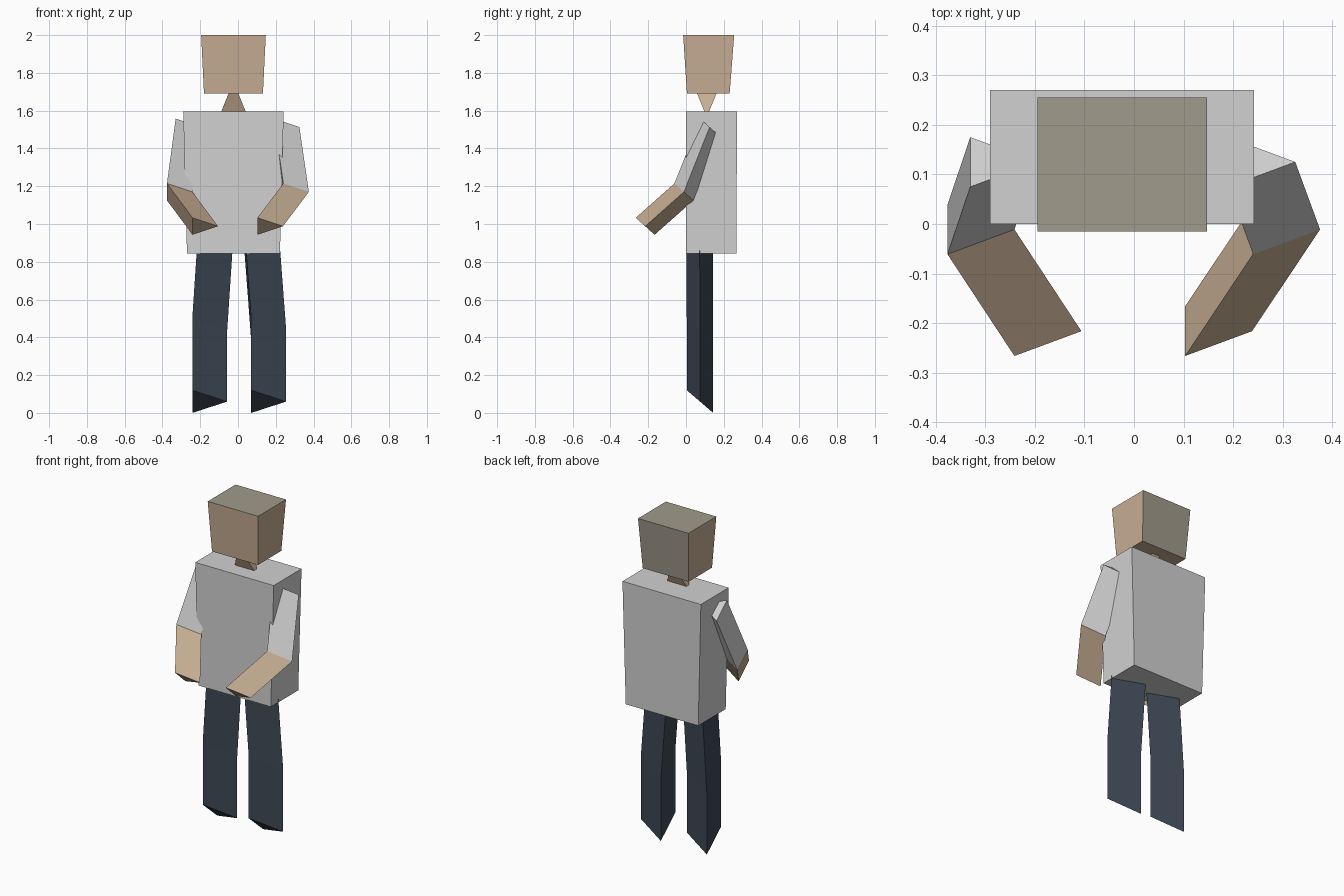
import bpy
import bmesh
from mathutils import Vector

cube = bpy.data.objects.get("Cube")
if cube:
    bpy.data.objects.remove(cube, do_unlink=True)


def material(name, rgb):
    mat = bpy.data.materials.new(name)
    mat.use_nodes = True
    mat.diffuse_color = (*rgb, 1)
    mat.node_tree.nodes["Principled BSDF"].inputs["Base Color"].default_value = (*rgb, 1)
    return mat


shirt = material("grey_shirt", (0.64, 0.64, 0.64))
skin = material("tan_skin", (0.58, 0.43, 0.295))
hair = material("olive_hair", (0.35, 0.325, 0.26))
trousers = material("dark_blue_trousers", (0.046, 0.063, 0.088))


def loft(name, rings, mats, rule=lambda normal, segment: 0):
    """Bridge equal-sized rings, cap both ends, colour each face by a rule."""
    bm = bmesh.new()
    loops = [[bm.verts.new(p) for p in ring] for ring in rings]
    n = len(loops[0])
    segments = {}
    for s, (a, b) in enumerate(zip(loops, loops[1:])):
        for i in range(n):
            j = (i + 1) % n
            segments[bm.faces.new((a[i], a[j], b[j], b[i]))] = s
    segments[bm.faces.new(loops[0])] = 0
    segments[bm.faces.new(loops[-1])] = len(rings) - 2
    bmesh.ops.recalc_face_normals(bm, faces=bm.faces)
    for face, s in segments.items():
        face.normal_update()
        face.material_index = rule(face.normal, s)
    finish(name, bm, mats)


def finish(name, bm, mats):
    mesh = bpy.data.meshes.new(name)
    bm.to_mesh(mesh)
    bm.free()
    for mat in mats:
        mesh.materials.append(mat)
    obj = bpy.data.objects.new(name, mesh)
    bpy.context.collection.objects.link(obj)


def rectangle(y, z, half_x, half_y):
    return [(MID_X + sx * half_x, y + sy * half_y, z)
            for sx, sy in ((-1, -1), (1, -1), (1, 1), (-1, 1))]


def limb(name, path, section, mats, rule=lambda normal, segment: 0):
    """Three-sided bent limb: the same slanted section at every joint."""
    rings = [[Vector(joint) + Vector(p) for p in section] for joint in path]
    loft(name, rings, mats, rule)


MID_X = -0.024

# Torso, slightly narrower at the hem
loft("torso", [rectangle(0.134, 0.845, 0.246, 0.133),
               rectangle(0.135, 1.595, 0.266, 0.135)], [shirt])

# Head, with hair on the top and back
loft("head", [rectangle(0.118, 1.69, 0.156, 0.113),
              rectangle(0.12, 2.0, 0.171, 0.135)], [skin, hair],
     lambda normal, segment: int(normal.z > 0.5 or normal.y > 0.5))

# Neck, a four-faced wedge with crossed edges
bm = bmesh.new()
corners = [bm.verts.new((MID_X + x, 0.11 + y, z)) for x, y, z in
           ((-0.077, 0, 1.565), (0.077, 0, 1.565), (0, -0.077, 1.755), (0, 0.077, 1.755))]
for skip in corners:
    bm.faces.new([v for v in corners if v is not skip])
bmesh.ops.recalc_face_normals(bm, faces=bm.faces)
finish("neck", bm, [skin])

# Arms: sleeve above the elbow, bare below
arm_section = [(0, 0, 0), (0.135, 0.05, -0.045), (0, 0.1, -0.09)]
for side, shoulder_x, elbow_x, hand_x in (("left", 0.19, 0.24, 0.103),
                                          ("right", -0.33, -0.376, -0.241)):
    limb(side + "_arm",
         [(shoulder_x, 0.075, 1.558), (elbow_x, -0.061, 1.215), (hand_x, -0.266, 1.033)],
         arm_section, [shirt, skin], lambda normal, segment: segment)

# Legs: upright shins, thighs leaning in to the hips
leg_section = [(0, 0, 0), (0.185, 0.07, -0.06), (0, 0.14, -0.12)]
for side, foot_x, lean in (("left", 0.07, -0.04), ("right", -0.242, 0.035)):
    limb(side + "_leg",
         [(foot_x, 0.004, 0.12), (foot_x, 0.004, 0.5), (foot_x + lean, 0.002, 1.03)],
         leg_section, [trousers])
